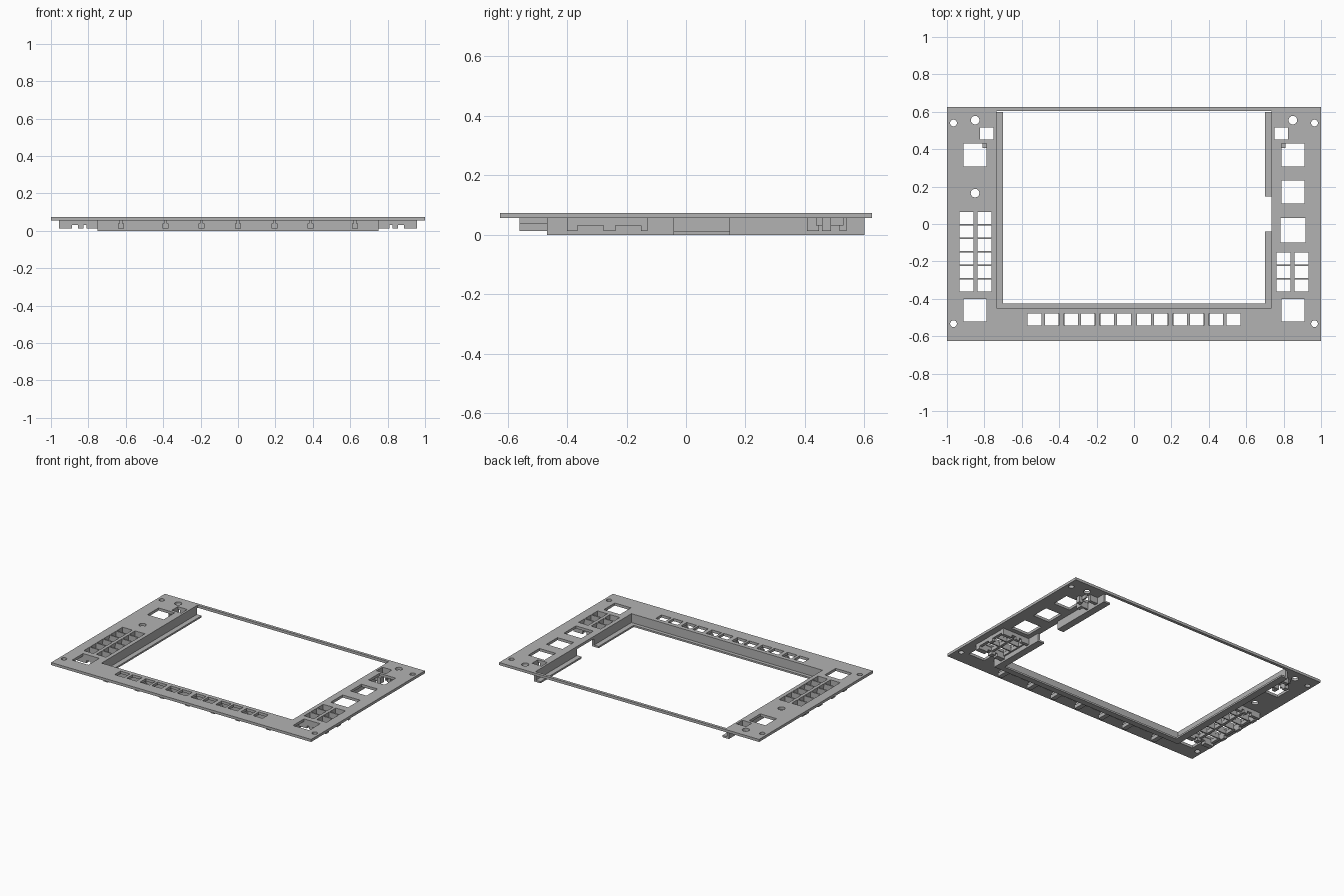
import bpy, bmesh
from mathutils import Matrix, Vector

cube = bpy.data.objects.get("Cube")
if cube:
    bpy.data.objects.remove(cube, do_unlink=True)

grey = bpy.data.materials.new("panel_grey")
grey.use_nodes = True
tone = (0.45, 0.45, 0.45, 1)
grey.diffuse_color = tone
grey.node_tree.nodes["Principled BSDF"].inputs["Base Color"].default_value = tone

TOP, UNDER, RIB, FOOT, LEDGE = 0.074, 0.056, 0.032, 0.0135, 0.012


def add_box(bm, x0, x1, y0, y1, z0, z1):
    lo, hi = Vector((x0, y0, z0)), Vector((x1, y1, z1))
    m = Matrix.Translation((lo + hi) / 2) @ Matrix.Diagonal((*(hi - lo), 1))
    bmesh.ops.create_cube(bm, size=1, matrix=m)


def finish(bm, name):
    bmesh.ops.recalc_face_normals(bm, faces=bm.faces)
    mesh = bpy.data.meshes.new(name)
    bm.to_mesh(mesh)
    bm.free()
    mesh.materials.append(grey)
    obj = bpy.data.objects.new(name, mesh)
    bpy.context.collection.objects.link(obj)
    return obj


def boxes(name, items):
    bm = bmesh.new()
    for item in items:
        add_box(bm, *item)
    return finish(bm, name)


# Openings through the face plate
cut = bmesh.new()


def window(cx, cy, w, h):
    add_box(cut, cx - w / 2, cx + w / 2, cy - h / 2, cy + h / 2, 0, 0.2)


def round_hole(cx, cy, r):
    bmesh.ops.create_cone(cut, cap_ends=True, segments=24, radius1=r, radius2=r,
                          depth=0.2, matrix=Matrix.Translation((cx, cy, 0.1)))


rows = [0.033 - 0.0725 * i for i in range(6)]
keys = (0.053, 0.144, 0.246, 0.337, 0.438, 0.532)
window(0, 0.0775, 1.47, 1.055)
for s in (-1, 1):
    window(s * 0.85, 0.369, 0.125, 0.122)
    window(s * 0.85, -0.46, 0.125, 0.12)
    window(s * 0.787, 0.483, 0.073, 0.065)
    round_hole(s * 0.965, 0.54, 0.018)
    round_hole(s * 0.965, -0.533, 0.018)
    round_hole(s * 0.849, 0.555, 0.023)
    for y in (rows if s < 0 else rows[3:]):
        for x in (0.8, 0.896):
            window(s * x, y, 0.075, 0.064)
    for x in keys:
        window(s * x, -0.511, 0.074, 0.064)
window(0.85, 0.171, 0.125, 0.122)
window(0.85, -0.034, 0.134, 0.132)
round_hole(-0.85, 0.165, 0.023)
cutter = finish(cut, "plate_cutter")
cutter.hide_render = True

# Face plate
plate = boxes("face_plate", [(-1, 1, -0.625, 0.625, UNDER, TOP)])
mod = plate.modifiers.new("openings", "BOOLEAN")
mod.object = cutter
mod.operation = "DIFFERENCE"
mod.solver = "EXACT"
bpy.context.view_layer.objects.active = plate
bpy.ops.object.modifier_apply(modifier=mod.name)
bpy.data.objects.remove(cutter, do_unlink=True)


# Screen bezel: upright wall with an inward ledge at its foot
def side_bezel(name, s, y0, y1):
    def span(a, b):
        return sorted((s * a, s * b))
    boxes(name, [(*span(0.735, 0.75), y0, y1, 0, UNDER),
                 (*span(0.70, 0.735), y0, y1, 0, LEDGE)])


side_bezel("right_bezel", -1, -0.45, 0.6)
side_bezel("left_bezel_front", 1, -0.45, -0.04)
side_bezel("left_bezel_back", 1, 0.147, 0.6)
boxes("front_bezel", [(-0.75, 0.75, -0.467, -0.45, 0, UNDER),
                      (-0.70, 0.70, -0.45, -0.425, 0, LEDGE)])

# Keyhole-shaped ribs between the front keys
front_ribs = []
for x in (-0.625, -0.388, -0.195, 0, 0.195, 0.388, 0.625):
    front_ribs += [(x - 0.016, x + 0.016, -0.56, -0.467, FOOT, 0.039),
                   (x - 0.008, x + 0.008, -0.56, -0.467, 0.039, UNDER)]
boxes("front_key_ribs", front_ribs)


# Key housings under the side button blocks
def key_housing(name, s, centres, y1):
    parts = []

    def add(xa, xb, ya, yb, z):
        parts.append((*sorted((s * xa, s * xb)), ya, yb, z, UNDER))

    y0 = -0.40
    add(0.935, 0.955, y0, y1, RIB)
    add(0.75, 0.761, y0, y1, RIB)
    add(0.839, 0.857, y0, y1, RIB)
    for a, b in zip(centres, centres[1:]):
        mid = (a + b) / 2
        add(0.761, 0.935, mid - 0.004, mid + 0.004, RIB)
    # End walls with stepped feet
    for ya, yb in ((y0, y0 + 0.035), (centres[0] + 0.033, y1)):
        add(0.75, 0.955, ya, yb, RIB)
        for xa, xb in ((0.75, 0.81), (0.825, 0.855), (0.887, 0.957)):
            add(xa, xb, ya, yb, FOOT)
    # Outer posts
    for y in centres[-2::-2]:
        add(0.935, 0.957, y - 0.02, y + 0.02, FOOT)
    boxes(name, parts)


key_housing("right_key_housing", -1, rows, 0.088)
key_housing("left_key_housing", 1, rows[3:], -0.13)

# Supports around the small upper windows
for side, s in (("right", -1), ("left", 1)):
    supports = []
    for xa, xb, ya, yb in ((0.75, 0.81, 0.435, 0.448), (0.785, 0.81, 0.407, 0.435),
                           (0.75, 0.81, 0.517, 0.54), (0.825, 0.855, 0.457, 0.487)):
        supports.append((*sorted((s * xa, s * xb)), ya, yb, FOOT, UNDER))
    supports.append((*sorted((s * 0.825, s * 0.835)), 0.437, 0.53, RIB, UNDER))
    boxes(side + "_upper_supports", supports)
